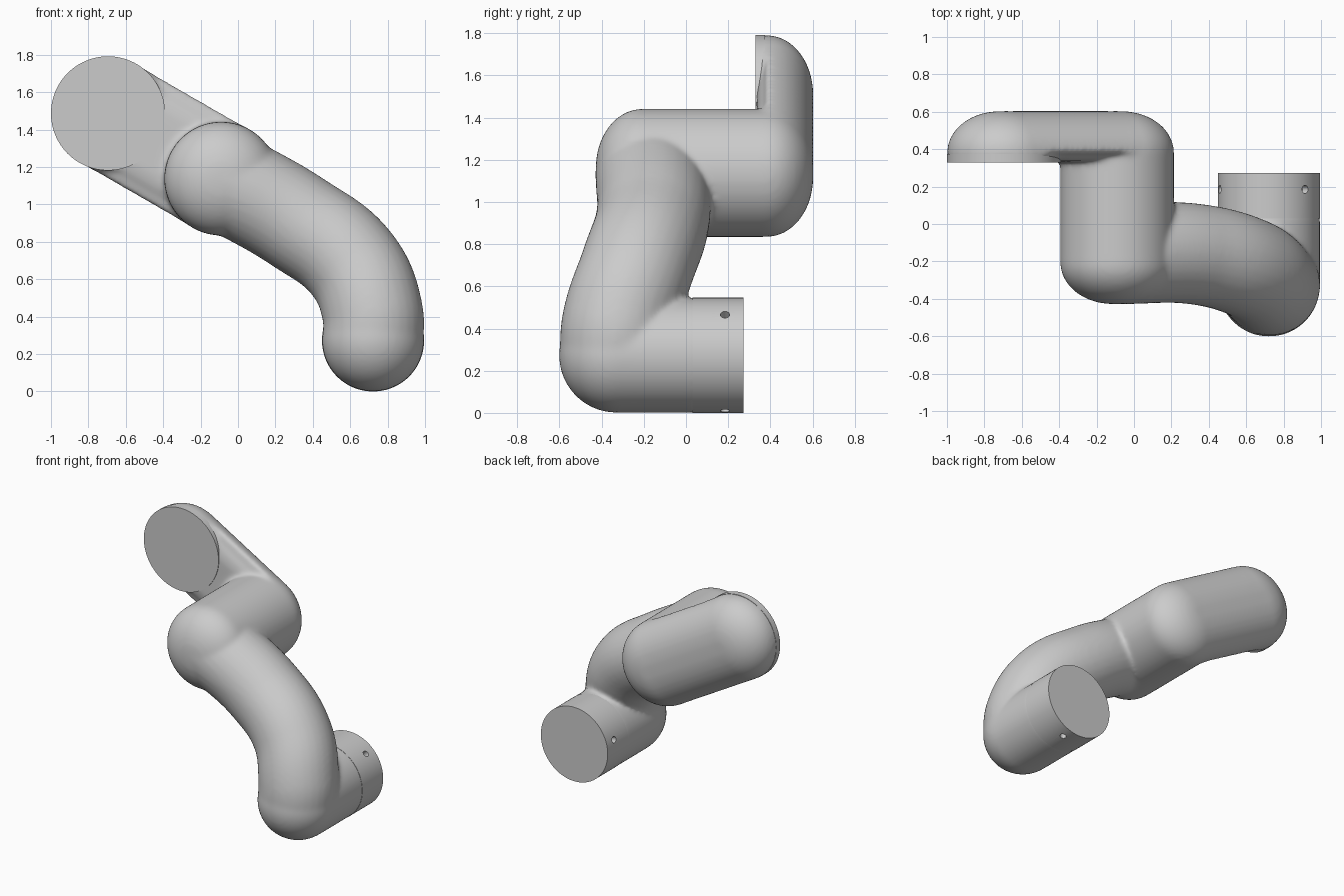
import bpy, bmesh
from math import sin, cos, pi, atan2, radians
from mathutils import Matrix, Vector

cube = bpy.data.objects.get("Cube")
if cube:
    bpy.data.objects.remove(cube, do_unlink=True)

grey = bpy.data.materials.new("light_grey")
grey.use_nodes = True
grey.diffuse_color = (0.6, 0.6, 0.6, 1)
grey.node_tree.nodes["Principled BSDF"].inputs["Base Color"].default_value = (0.6, 0.6, 0.6, 1)

R_JOINT, R_TUBE = 0.304, 0.27
BACK, FRONT = 0.603, -0.428
disc_c = Vector((-0.695, 1.487))   # joint centres in x, z
elbow_c = Vector((-0.09, 1.138))
base_c = Vector((0.722, 0.273))


def make_object(name, bm):
    mesh = bpy.data.meshes.new(name)
    bm.to_mesh(mesh)
    bm.free()
    mesh.materials.append(grey)
    obj = bpy.data.objects.new(name, mesh)
    bpy.context.collection.objects.link(obj)
    return obj


def smooth(obj, angle=35):
    bpy.ops.object.select_all(action='DESELECT')
    obj.select_set(True)
    bpy.context.view_layer.objects.active = obj
    bpy.ops.object.shade_smooth_by_angle(angle=radians(angle))


def stack(bm, a, b, layers, half=32):
    """Closed solid along y: stadium rings around a-b, one per (y, radius) layer."""
    d = b - a
    start = atan2(d.y, d.x) + pi / 2
    rings = []
    for y, r in layers:
        ring = []
        for i in range(2 * half):
            centre = a if i < half else b
            t = start + pi * (i + 0.5) / half
            ring.append(bm.verts.new((centre.x + r * cos(t), y, centre.y + r * sin(t))))
        rings.append(ring)
    n = 2 * half
    for lo, hi in zip(rings, rings[1:]):
        for i in range(n):
            bm.faces.new((lo[i], lo[(i + 1) % n], hi[(i + 1) % n], hi[i]))
    bm.faces.new(rings[0][::-1])
    bm.faces.new(rings[-1])


def rounding(end, side, inset=0.28, depth=0.22, steps=12):
    """Layers running from full radius to the rounded end at y = end."""
    angles = [pi / 2 * i / steps for i in range(steps + 1)]
    return [(end - side * depth * (1 - sin(t)), R_JOINT - inset * (1 - cos(t))) for t in angles]


def cylinder(bm, centre, r, y0, y1, segments=96):
    m = Matrix.Translation((centre.x, (y0 + y1) / 2, centre.y)) @ Matrix.Rotation(pi / 2, 4, 'X')
    bmesh.ops.create_cone(bm, cap_ends=True, segments=segments, radius1=r, radius2=r,
                          depth=y1 - y0, matrix=m)


body = bmesh.new()
back = rounding(BACK, 1)
# upper joint disc, rounded at the back
stack(body, disc_c, disc_c, [(0.345, R_JOINT)] + back)
# neck between the two joints, rounded front and back
neck_front = [(0.335 + 0.12 * (1 - sin(t)), R_JOINT - 0.16 * (1 - cos(t)))
              for t in [pi / 2 * (1 - i / 8) for i in range(9)]]
stack(body, disc_c, elbow_c, [l for l in neck_front if l[0] < 0.38] + back)
# elbow barrel, rounded at both ends
stack(body, elbow_c, elbow_c, rounding(FRONT, -1)[::-1] + back)
# lower barrel and its ball end
cylinder(body, base_c, R_TUBE + 0.002, -0.33, 0.06)
bmesh.ops.create_uvsphere(body, u_segments=64, v_segments=32, radius=R_TUBE + 0.002,
                          matrix=Matrix.Translation((base_c.x, -0.33, base_c.y)))

# curved tube between the elbow and the lower ball
curve = bpy.data.curves.new("tube_path", 'CURVE')
curve.dimensions = '3D'
curve.bevel_depth = R_TUBE
curve.bevel_resolution = 14
curve.resolution_u = 16
curve.use_fill_caps = True
path = [(-0.09, -0.16, 1.138), (0.32, -0.16, 0.905), (0.61, -0.235, 0.68),
        (0.72, -0.32, 0.42), (0.722, -0.33, 0.273)]
spline = curve.splines.new('BEZIER')
spline.bezier_points.add(len(path) - 1)
for point, co in zip(spline.bezier_points, path):
    point.co = co
    point.handle_left_type = point.handle_right_type = 'AUTO'
tube = bpy.data.objects.new("tube_path", curve)
bpy.context.collection.objects.link(tube)
bpy.context.view_layer.update()
tube_mesh = bpy.data.meshes.new_from_object(tube.evaluated_get(bpy.context.evaluated_depsgraph_get()))
body.from_mesh(tube_mesh)
bpy.data.objects.remove(tube)
bpy.data.meshes.remove(tube_mesh)
bmesh.ops.remove_doubles(body, verts=body.verts, dist=0.0005)
bmesh.ops.recalc_face_normals(body, faces=body.faces)

# fuse the castings into one skin with soft fillets
arm = make_object("arm_link_body", body)
remesh = arm.modifiers.new("fuse", 'REMESH')
remesh.mode = 'VOXEL'
remesh.voxel_size = 0.014
remesh.use_smooth_shade = True
relax = arm.modifiers.new("fillet", 'SMOOTH')
relax.factor = 0.5
relax.iterations = 12

# crisp flange faces
bm = bmesh.new()
cylinder(bm, disc_c, R_JOINT + 0.001, 0.33, 0.375)
smooth(make_object("upper_flange", bm))

bm = bmesh.new()
cylinder(bm, base_c, R_TUBE + 0.003, 0.03, 0.272)
collar = make_object("lower_collar", bm)

# three screw holes around the collar
bm = bmesh.new()
for angle in (45, -75, 165):
    t = radians(angle)
    direction = Vector((cos(t), 0, sin(t)))
    spot = Vector((base_c.x, 0.185, base_c.y)) + direction * R_TUBE
    m = Matrix.Translation(spot) @ direction.to_track_quat('Z', 'Y').to_matrix().to_4x4()
    bmesh.ops.create_cone(bm, cap_ends=True, segments=24, radius1=0.022, radius2=0.022,
                          depth=0.08, matrix=m)
cutter = make_object("screw_hole_cutter", bm)
cutter.hide_render = True
cutter.hide_set(True)
smooth(collar)
holes = collar.modifiers.new("screw_holes", 'BOOLEAN')
holes.operation = 'DIFFERENCE'
holes.solver = 'EXACT'
holes.object = cutter
# keep the hole rims sharp by cutting before the smoothing step
while collar.modifiers[0] != holes:
    collar.modifiers.move(len(collar.modifiers) - 1, 0)
